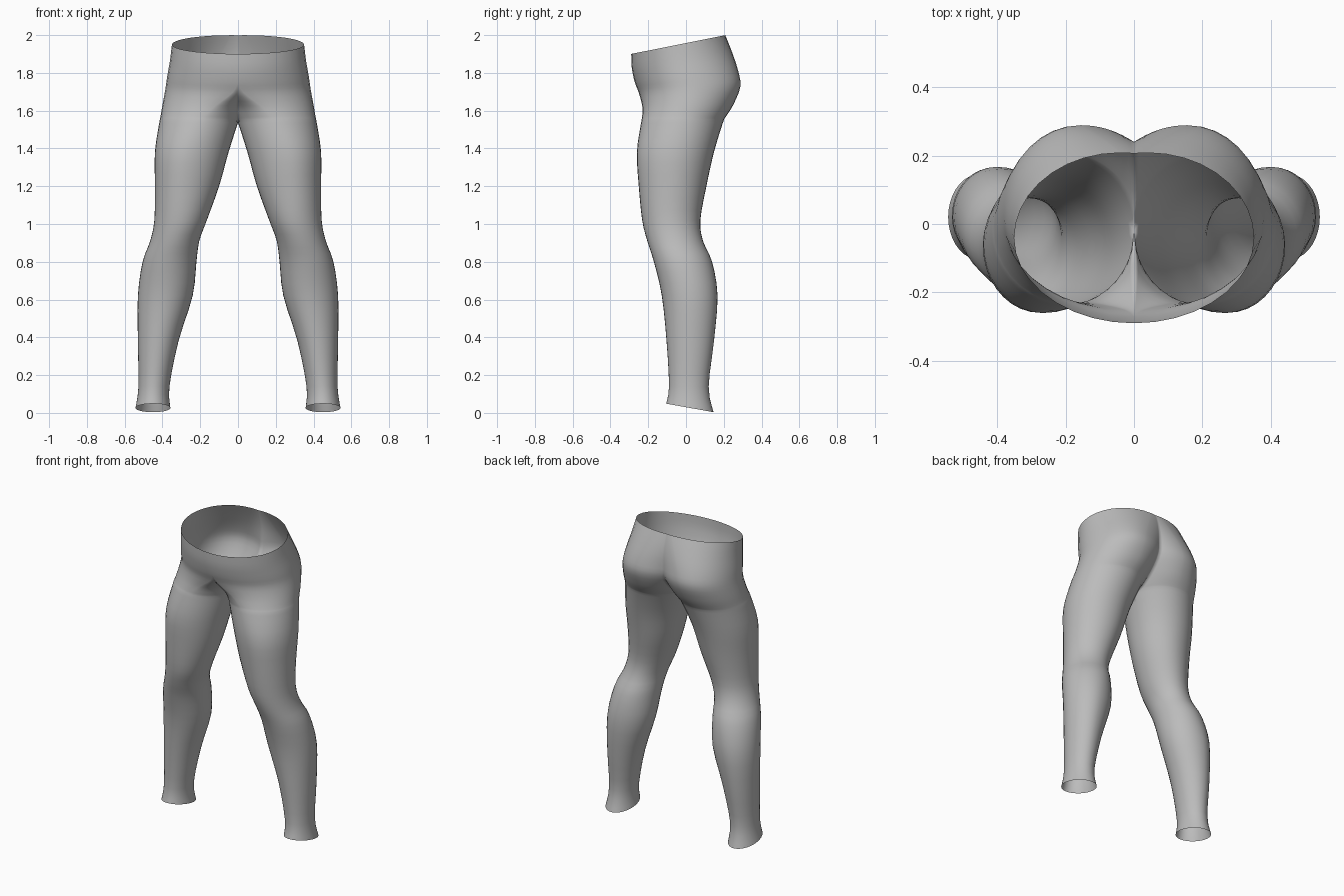
import bpy
import bmesh
from math import asin, cos, sin, pi

cube = bpy.data.objects.get("Cube")
if cube:
    bpy.data.objects.remove(cube, do_unlink=True)

# One leg, waist to ankle: height, inner x, outer x, front y, back y,
# x of the foremost point, x of the rearmost point
STATIONS = [
    (1.958, -.25, .35, -.29, .208, 0, .04),
    (1.87, -.2, .36, -.287, .245, 0, .09),
    (1.78, -.14, .375, -.272, .277, 0, .14),
    (1.71, -.1, .385, -.25, .288, .03, .16),
    (1.63, -.045, .4, -.232, .252, .12, .17),
    (1.57, -.015, .41, -.232, .212, .18, .19),
    (1.535, 0, .417, -.238, .195, .205, .2),
    (1.38, .05, .44, -.26, .148, .265, .24),
    (1.2, .1, .44, -.25, .108, .285, .26),
    (1.02, .165, .443, -.232, .076, .3, .3),
    (.91, .205, .465, -.205, .09, .33, .33),
    (.8, .22, .505, -.17, .138, .36, .36),
    (.62, .24, .53, -.128, .167, .38, .4),
    (.38, .315, .53, -.103, .148, .42, .43),
    (.14, .363, .527, -.09, .12, .445, .445),
    (.03, .358, .543, -.105, .146, .45, .45),
]
STEPS = 3      # rings per station
ARC = 9        # segments per quarter of a ring


def clamp(v):
    return max(0.0, min(1.0, v))


def blend(a, b, c, d, t):
    """Smooth curve between b and c."""
    return b + t / 2 * (c - a + t * (2 * a - 5 * b + 4 * c - d + t * (3 * (b - c) + d - a)))


def resample(rows):
    padded = [rows[0]] + rows + [rows[-1]]
    result = []
    for i in range(len(rows) - 1):
        for s in range(STEPS):
            result.append([blend(*values, s / STEPS) for values in zip(*padded[i:i + 4])])
    return result + [rows[-1]]


def ring(z, inner, outer, front, back, x_front, x_back):
    """Open section from the back centre, round the outside, to the front centre."""
    mid = (front + back) / 2

    def quarter(x_peak, y_peak, x_side):
        # Stop at the centre plane where both halves are joined
        end = pi / 2
        if x_side < 0:
            end = asin(clamp(x_peak / (x_peak - x_side)))
        angles = [end * i / ARC for i in range(ARC + 1)]
        return [(max(0, x_peak + (x_side - x_peak) * sin(a)),
                 mid + (y_peak - mid) * cos(a)) for a in angles]

    outline = quarter(x_back, back, inner)[::-1] + quarter(x_back, back, outer)[1:]
    outline += quarter(x_front, front, outer)[::-1][1:] + quarter(x_front, front, inner)[1:]
    # The waist rises to the back and the hem drops to the heel
    slope = .2 * clamp((z - 1.6) / .36) - .18 * clamp((.15 - z) / .12)
    return [(x, y, z + slope * y) for x, y in outline]


# Skin the rings of the left half
bm = bmesh.new()
rings = [[bm.verts.new(p) for p in ring(*row)] for row in resample(STATIONS)]
for upper, lower in zip(rings, rings[1:]):
    for i in range(len(upper) - 1):
        bm.faces.new((upper[i], upper[i + 1], lower[i + 1], lower[i]))
bmesh.ops.remove_doubles(bm, verts=bm.verts, dist=.0003)
for face in bm.faces:
    face.smooth = True
bm.normal_update()
# Face outwards
if sum(f.normal.x * f.calc_area() for f in bm.faces) < 0:
    bmesh.ops.reverse_faces(bm, faces=bm.faces)
mesh = bpy.data.meshes.new("leggings")
bm.to_mesh(mesh)
bm.free()

leggings = bpy.data.objects.new("leggings", mesh)
bpy.context.collection.objects.link(leggings)
mirror = leggings.modifiers.new("right_half", "MIRROR")
mirror.use_axis[0] = True
mirror.merge_threshold = .0005

# Plain grey cloth
GREY = (.5, .5, .5, 1)
cloth = bpy.data.materials.new("grey_cloth")
cloth.use_nodes = True
cloth.diffuse_color = GREY
cloth.node_tree.nodes["Principled BSDF"].inputs["Base Color"].default_value = GREY
mesh.materials.append(cloth)
